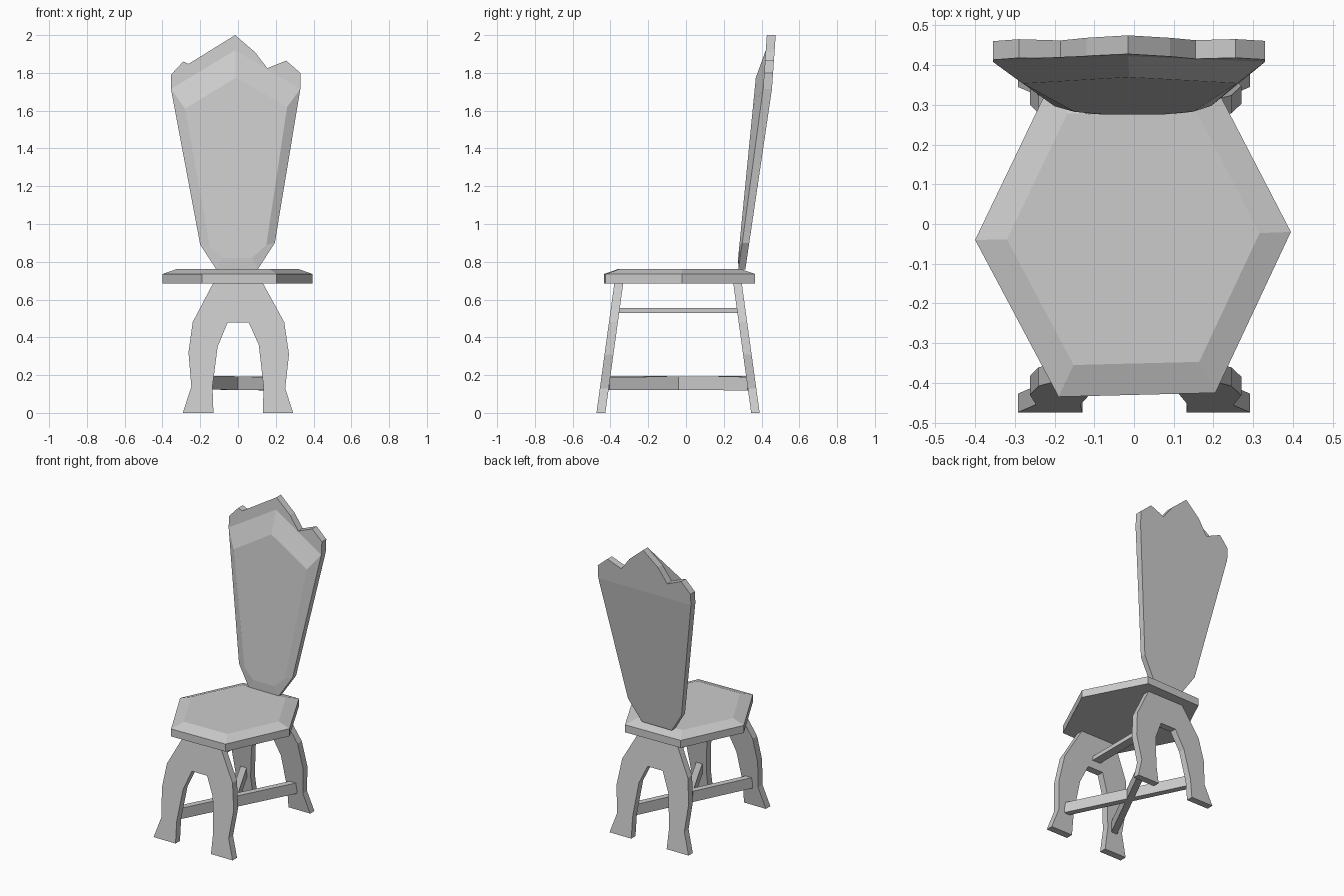
import bpy, math
from mathutils import Vector

if "Cube" in bpy.data.objects:
    bpy.data.objects.remove(bpy.data.objects["Cube"])


def make(name, verts, faces):
    me = bpy.data.meshes.new(name)
    me.from_pydata([tuple(v) for v in verts], [], faces)
    ob = bpy.data.objects.new(name, me)
    bpy.context.collection.objects.link(ob)
    bpy.context.view_layer.objects.active = ob
    bpy.ops.object.select_all(action='DESELECT')
    ob.select_set(True)
    bpy.ops.object.mode_set(mode='EDIT')
    bpy.ops.mesh.select_all(action='SELECT')
    bpy.ops.mesh.normals_make_consistent(inside=False)
    bpy.ops.object.mode_set(mode='OBJECT')
    return ob


def loft(name, rings):
    """Join equal-length rings with quads and cap both ends."""
    n = len(rings[0])
    faces = [tuple(range(n)), tuple(range((len(rings) - 1) * n, len(rings) * n))]
    for r in range(len(rings) - 1):
        for i in range(n):
            j = (i + 1) % n
            faces.append((r * n + i, r * n + j, (r + 1) * n + j, (r + 1) * n + i))
    return make(name, [v for ring in rings for v in ring], faces)


def beam(name, a, b, width, height):
    a, b = Vector(a), Vector(b)
    d = (b - a).normalized()
    side = Vector((-d.y, d.x, 0)).normalized() * width / 2
    up = Vector((0, 0, height / 2))
    ring = [side + up, side - up, -side - up, -side + up]
    return loft(name, [[a + o for o in ring], [b + o for o in ring]])


# Seat: slightly turned hexagon with a chamfered top
hexa = [(-.40, -.04), (-.19, -.435), (.205, -.425),
        (.395, -.02), (.195, .366), (-.21, .356)]
cx, cy = 0, -.035
inset = [(cx + (x - cx) * .8, cy + (y - cy) * .8) for x, y in hexa]
loft("seat", [[(x, y, .685) for x, y in hexa],
              [(x, y, .735) for x, y in hexa],
              [(x, y, .763) for x, y in inset]])

# Arched leg boards, leaning inward
arch = [(-.13, .69), (-.24, .48), (-.262, .32), (-.247, .14), (-.292, 0), (-.13, 0),
        (-.135, .14), (-.108, .35), (-.055, .478), (.057, .478), (.11, .36),
        (.135, .14), (.132, 0), (.292, 0), (.25, .13), (.27, .31), (.245, .48), (.13, .69)]


def leg(name, y0, y1, lean):
    loft(name, [[(x, y + lean * z, z) for x, z in arch] for y in (y0, y1)])


leg("front_leg", -.474, -.427, .138)
leg("back_leg", .345, .39, -.138)

# Stretchers: one high centre rail and two crossing low rails
beam("upper_stretcher", (0, -.365, .542), (0, .28, .542), .06, .027)
beam("cross_stretcher_a", (-.19, -.415, .16), (.19, .335, .155), .04, .072)
beam("cross_stretcher_b", (.19, -.415, .155), (-.19, .335, .16), .04, .07)


# Backrest: leaning shield with pointed crown and raised front panel
def y_back(z):
    return .315 + .147 * (z - .765) if z < 1.715 else .455 + .07 * (z - 1.715)


def y_front(z):
    return y_back(z) - (.037 if z < 1.7 else .047)


low = [(-.355, 1.715), (-.2, .89), (-.115, .76), (.105, .76), (.195, .9), (.33, 1.715)]
crown = [(.33, 1.80), (.255, 1.865), (.155, 1.825), (.09, 1.91), (-.015, 2.0),
         (-.12, 1.91), (-.185, 1.815), (-.29, 1.86), (-.355, 1.79)]
outline = low + crown
n = len(outline)
verts = [(x, y_back(z), z) for x, z in outline]
verts += [(x, y_front(z), z) for x, z in outline]
faces = [(i, (i + 1) % n, (i + 1) % n + n, i + n) for i in range(n)]
faces += [tuple(range(6)), (0,) + tuple(range(5, n))]
# raised panel: rim uses the low outline plus an apex under the crown
apex = len(verts)
verts.append((-.015, y_front(1.92), 1.92))
rim = [n + i for i in range(6)] + [apex]
panel = [(-.28, 1.61), (-.15, .885), (-.08, .82), (.075, .82),
         (.15, .89), (.26, 1.62), (-.012, 1.775)]
p0 = len(verts)
verts += [(x, .276 + .098 * (z - .82), z) for x, z in panel]
for i in range(7):
    j = (i + 1) % 7
    faces.append((rim[i], rim[j], p0 + j, p0 + i))
faces.append(tuple(range(p0, p0 + 7)))
# flat crown front, split at the apex
faces.append((apex, n + 5, n + 6, n + 7, n + 8, n + 9, n + 10))
faces.append((apex, n + 10, n + 11, n + 12, n + 13, n + 14, n))
make("backrest", verts, faces)
